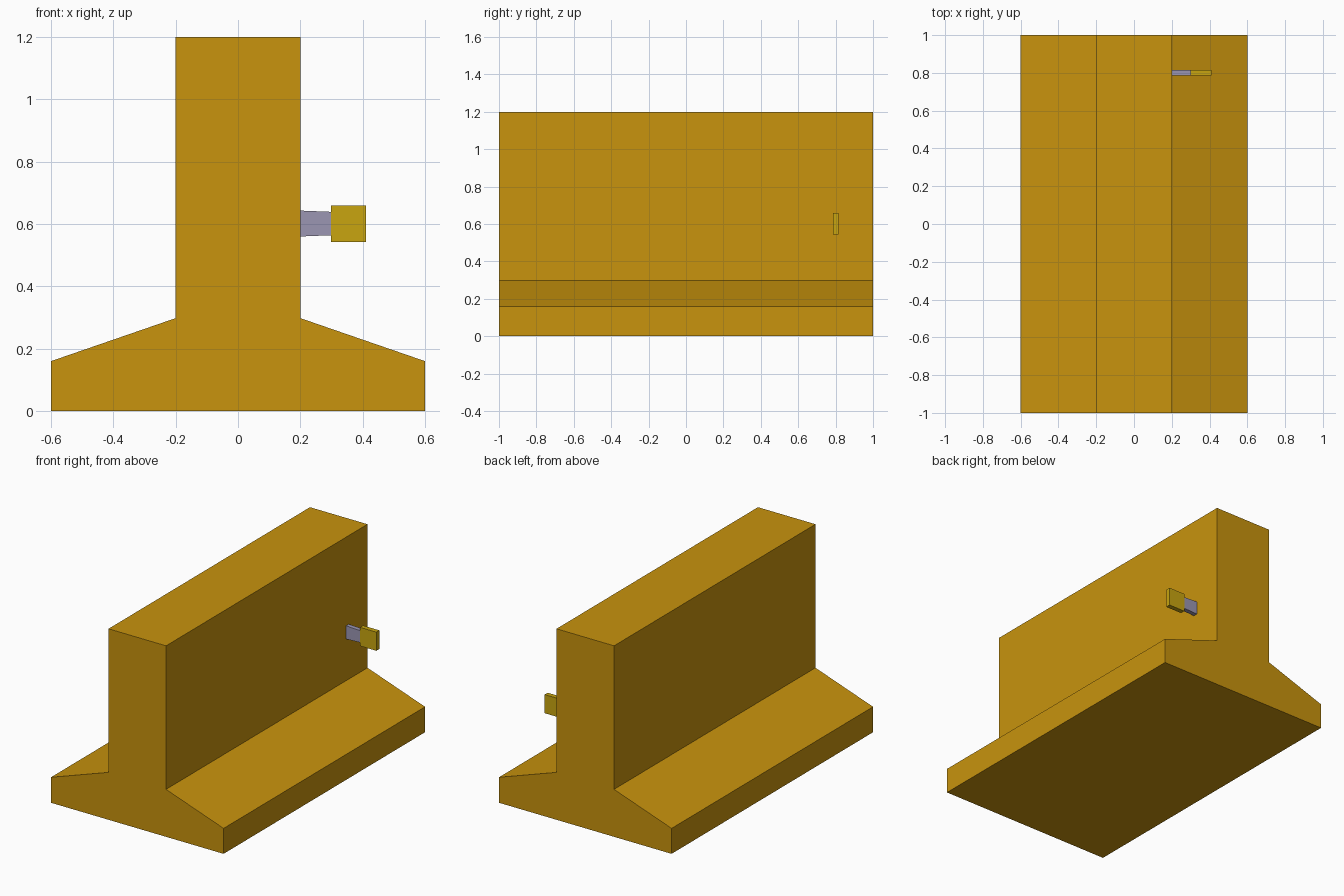
import bpy, bmesh

if "Cube" in bpy.data.objects:
    bpy.data.objects.remove(bpy.data.objects["Cube"])


def material(name, rgb):
    m = bpy.data.materials.new(name)
    m.diffuse_color = (*rgb, 1.0)
    m.use_nodes = True
    m.node_tree.nodes["Principled BSDF"].inputs["Base Color"].default_value = m.diffuse_color
    return m


def extrude_profile(name, points, y0, y1, mat):
    """Extrude an (x, z) outline along y."""
    bm = bmesh.new()
    face = bm.faces.new([bm.verts.new((x, y0, z)) for x, z in points])
    ext = bmesh.ops.extrude_face_region(bm, geom=[face])
    moved = [v for v in ext["geom"] if isinstance(v, bmesh.types.BMVert)]
    bmesh.ops.translate(bm, verts=moved, vec=(0, y1 - y0, 0))
    bmesh.ops.recalc_face_normals(bm, faces=bm.faces)
    me = bpy.data.meshes.new(name)
    bm.to_mesh(me)
    bm.free()
    me.materials.append(mat)
    ob = bpy.data.objects.new(name, me)
    bpy.context.collection.objects.link(ob)
    return ob


ochre = material("ochre", (0.578, 0.292, 0.004))
yellow = material("mustard yellow", (0.578, 0.376, 0.005))
grey = material("lilac grey", (0.328, 0.305, 0.445))

# Barrier wall with flared foot, mirrored profile
half = [(0.6, 0), (0.6, 0.16), (0.2, 0.298), (0.2, 1.2)]
extrude_profile("barrier_wall", half + [(-x, z) for x, z in reversed(half)], -1, 1, ochre)

# Slightly tapered bracket on the right face
extrude_profile("bracket", [(0.2, 0.56), (0.3, 0.564), (0.3, 0.639), (0.2, 0.643)],
                0.787, 0.815, grey)

# Square reflector plate at the bracket's end
extrude_profile("reflector", [(0.298, 0.543), (0.411, 0.543), (0.411, 0.66), (0.298, 0.66)],
                0.786, 0.816, yellow)
